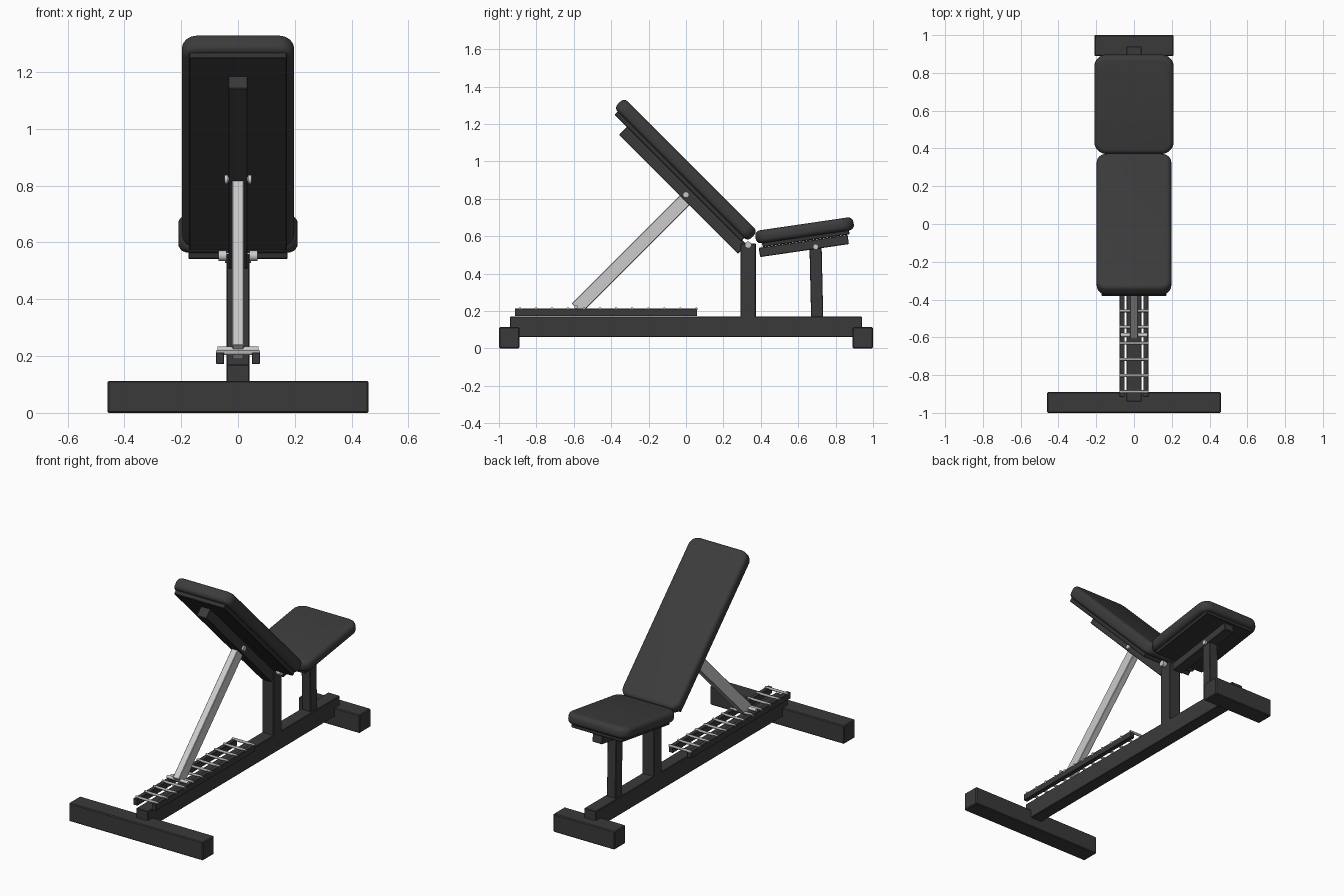
import bpy, bmesh, math
from mathutils import Matrix, Vector

if "Cube" in bpy.data.objects:
    bpy.data.objects.remove(bpy.data.objects["Cube"])

def mat(name, c):
    m = bpy.data.materials.new(name)
    m.diffuse_color = (*c, 1)
    m.use_nodes = True
    m.node_tree.nodes["Principled BSDF"].inputs["Base Color"].default_value = m.diffuse_color
    return m

PAD = mat("black upholstery", (0.045, 0.045, 0.045))
FRAME = mat("dark frame", (0.042, 0.042, 0.042))
BOARD = mat("backing board", (0.032, 0.032, 0.032))
STEEL = mat("silver steel", (0.60, 0.60, 0.60))
RUNG = mat("rung steel", (0.40, 0.40, 0.40))

def finish(bm, name, m, loc, tilt=0.0, smooth=False):
    """Turn a bmesh into an object, tilted about x."""
    bmesh.ops.recalc_face_normals(bm, faces=bm.faces)
    me = bpy.data.meshes.new(name)
    bm.to_mesh(me)
    bm.free()
    me.materials.append(m)
    ob = bpy.data.objects.new(name, me)
    bpy.context.collection.objects.link(ob)
    ob.location = loc
    ob.rotation_euler = (tilt, 0, 0)
    if smooth:
        bpy.ops.object.select_all(action='DESELECT')
        ob.select_set(True)
        bpy.context.view_layer.objects.active = ob
        bpy.ops.object.shade_smooth_by_angle(angle=math.radians(40))
    return ob

def box(name, m, loc, size, tilt=0.0, bevel=0.003):
    bm = bmesh.new()
    bmesh.ops.create_cube(bm, size=1, matrix=Matrix.Diagonal((*size, 1)))
    if bevel:
        bmesh.ops.bevel(bm, geom=bm.edges[:], offset=bevel, segments=1, affect='EDGES')
    return finish(bm, name, m, loc, tilt)

def span(name, m, x, y, z, bevel=0.003):
    """Box from min/max ranges."""
    r = (x, y, z)
    return box(name, m, [(a + b) / 2 for a, b in r], [b - a for a, b in r], 0, bevel)

def rod(name, m, y, z, radius, x0, x1, sides=16):
    """Cylinder along x."""
    bm = bmesh.new()
    bmesh.ops.create_cone(bm, cap_ends=True, segments=sides, radius1=radius, radius2=radius,
                          depth=x1 - x0, matrix=Matrix.Rotation(math.pi / 2, 4, 'Y'))
    return finish(bm, name, m, ((x0 + x1) / 2, y, z), 0, True)

def cushion(name, m, loc, w, l, t, corner, edge, tilt):
    """Rounded-rectangle pad with rolled edges, lofted from inset outlines."""
    def outline(inset, z):
        r, pts = corner - inset, []
        for k, (sx, sy) in enumerate(((1, 1), (-1, 1), (-1, -1), (1, -1))):
            for i in range(9):
                a = (k + i / 8) * math.pi / 2
                pts.append((sx * (w / 2 - corner) + r * math.cos(a),
                            sy * (l / 2 - corner) + r * math.sin(a), z))
        return pts
    bm = bmesh.new()
    rings = []
    for side in (-1, 1):
        for i in range(6):
            a = (i if side > 0 else 5 - i) / 5 * math.pi / 2
            z = side * (t / 2 - edge + edge * math.sin(a))
            rings.append([bm.verts.new(p) for p in outline(edge * (1 - math.cos(a)), z)])
    n = len(rings[0])
    for a, b in zip(rings, rings[1:]):
        for i in range(n):
            j = (i + 1) % n
            bm.faces.new((a[i], a[j], b[j], b[i]))
    bm.faces.new(rings[0])
    bm.faces.new(rings[-1])
    return finish(bm, name, m, loc, tilt, True)

# Base: beam, feet, posts
span("main_beam", FRAME, (-.04, .04), (-.94, .94), (.06, .17))
span("front_foot", FRAME, (-.46, .46), (-1, -.89), (0, .113), .005)
span("rear_foot", FRAME, (-.21, .21), (.89, 1), (0, .113), .005)
span("backrest_post", FRAME, (-.04, .04), (.292, .373), (.16, .56))
box("seat_post", FRAME, (0, .697, .355), (.06, .065, .39), math.radians(1.3))

# Adjustment ladder
for s, side in ((-1, "left"), (1, "right")):
    span(side + "_ladder_rail", FRAME, sorted((s * .049, s * .077)), (-.915, .06), (.172, .212), .002)
for i in range(12):
    rod(f"ladder_rung_{i + 1}", RUNG, -.888 + i * .0857, .211, .008, -.077, .077, 12)

# Backrest, placed by distance along (u) and out of (n) its 45 degree slope
BACK = math.radians(135)
def on_back(u, n):
    return Vector((0, (n - u) / math.sqrt(2), (n + u) / math.sqrt(2)))

cushion("backrest_pad", PAD, on_back(.676, .675), .395, 1.01, .076, .055, .026, BACK)
box("backrest_board", BOARD, on_back(.676, .627), (.344, .957, .028), BACK)
box("backrest_bar", FRAME, on_back(.611, .588), (.068, .90, .068), BACK)

# Seat
SEAT = math.radians(8.3)
seat_c = Vector((0, .634, .631))
def on_seat(n, along=0):
    return seat_c + Matrix.Rotation(SEAT, 3, 'X') @ Vector((0, along, n))

cushion("seat_pad", PAD, on_seat(0), .42, .53, .07, .065, .028, SEAT)
box("seat_board", BOARD, on_seat(-.044), (.35, .47, .024), SEAT)
box("seat_bar", FRAME, on_seat(-.082, -.016), (.068, .48, .05), SEAT)

# Support strut
a, b = Vector((0, -.585, .213)), Vector((0, .005, .803))
box("support_strut", STEEL, (a + b) / 2, (.042, .073, (b - a).length), -math.pi / 4)

# Pins and bolt heads
rod("strut_foot_pin", STEEL, -.588, .223, .010, -.072, .072)
rod("strut_top_pin", STEEL, 0, .822, .010, -.046, .046)
rod("backrest_hinge_pin", STEEL, .332, .553, .012, -.066, .066)
rod("seat_hinge_pin", STEEL, .693, .543, .010, -.044, .044)
for s, side in ((-1, "left"), (1, "right")):
    rod(side + "_strut_bolt", STEEL, 0, .822, .016, *sorted((s * .036, s * .047)))
    rod(side + "_hinge_bolt", STEEL, .332, .553, .018, *sorted((s * .041, s * .068)))
    rod(side + "_seat_bolt", STEEL, .693, .543, .015, *sorted((s * .035, s * .046)))
